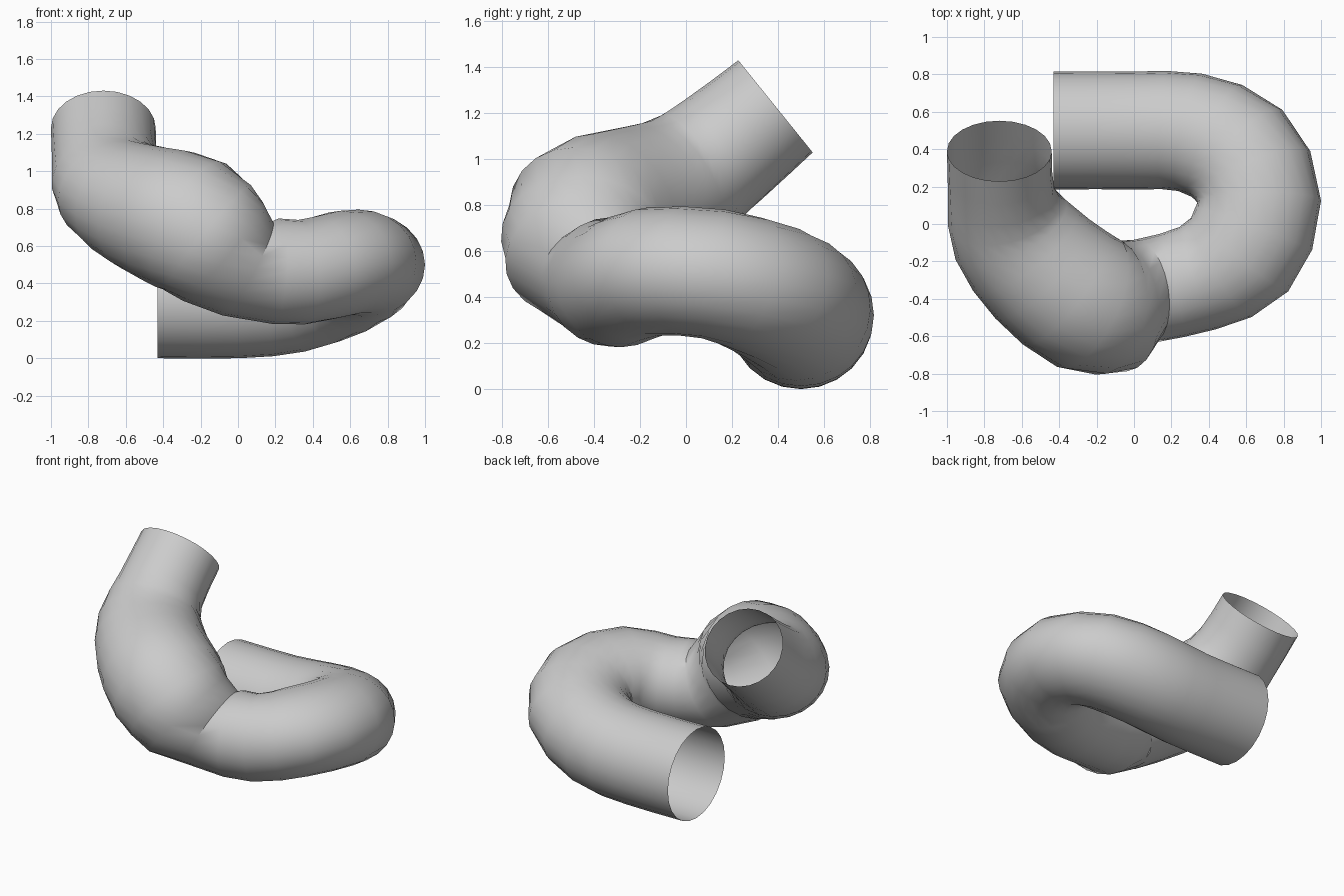
import bpy, bmesh, math
from mathutils import Vector

if "Cube" in bpy.data.objects:
    bpy.data.objects.remove(bpy.data.objects["Cube"], do_unlink=True)

SIDES = 24

grey = bpy.data.materials.new("plain grey")
grey.use_nodes = True
grey.diffuse_color = (0.6, 0.6, 0.6, 1)
grey.node_tree.nodes["Principled BSDF"].inputs["Base Color"].default_value = (0.6, 0.6, 0.6, 1)

# Stations: centre x, y, z, then sideways and upright radius
lower_bend = [
    (-0.43, 0.50, 0.31, 0.315, 0.31),
    (0.00, 0.50, 0.31, 0.315, 0.31),
    (0.30, 0.49, 0.34, 0.32, 0.31),
    (0.56, 0.37, 0.42, 0.335, 0.30),
    (0.67, 0.12, 0.50, 0.33, 0.285),
    (0.57, -0.15, 0.51, 0.33, 0.28),
    (0.34, -0.29, 0.46, 0.29, 0.28),
    (0.05, -0.36, 0.48, 0.28, 0.285),
]
upper_bend = [
    (-0.08, -0.44, 0.57, 0.35, 0.34),
    (-0.25, -0.42, 0.71, 0.38, 0.38),
    (-0.49, -0.24, 0.80, 0.365, 0.345),
    (-0.66, -0.03, 0.90, 0.335, 0.30),
    (-0.71, 0.16, 1.04, 0.285, 0.275),
    (-0.72, 0.39, 1.23, 0.28, 0.258),
]


def refine(stations, steps=2):
    """Smooth curve through the stations."""
    p = [Vector(s) for s in stations]
    p = [2 * p[0] - p[1]] + p + [2 * p[-1] - p[-2]]
    out = []
    for a, b, c, d in zip(p, p[1:], p[2:], p[3:]):
        for k in range(steps):
            t = k / steps
            out.append(0.5 * (2 * b + (c - a) * t + (2 * a - 5 * b + 4 * c - d) * t ** 2
                              + (3 * b - a - 3 * c + d) * t ** 3))
    return out + [p[-2]]


def add_rings(bm, stations, first_dir, last_dir):
    """Elliptical rings square to the path."""
    pts = refine(stations)
    rings = []
    for i, s in enumerate(pts):
        if i == 0:
            along = Vector(first_dir)
        elif i == len(pts) - 1:
            along = Vector(last_dir)
        else:
            along = (pts[i + 1] - pts[i - 1]).to_3d()
        along.normalize()
        side = along.cross(Vector((0, 0, 1))).normalized()
        up = side.cross(along)
        ring = []
        for k in range(SIDES):
            a = math.tau * k / SIDES
            ring.append(bm.verts.new(s.to_3d() + side * s[3] * math.cos(a)
                                     + up * s[4] * math.sin(a)))
        rings.append(ring)
    return rings


# Open pipe: the wider upper bend steps out from the lower bend
bm = bmesh.new()
rings = add_rings(bm, lower_bend, (1, 0, 0), (-0.87, -0.15, 0.47))
rings += add_rings(bm, upper_bend, (-0.77, -0.1, 0.63), (0, 0.78, 0.63))
for r, q in zip(rings, rings[1:]):
    for k in range(SIDES):
        n = (k + 1) % SIDES
        bm.faces.new((r[k], r[n], q[n], q[k]))
bmesh.ops.recalc_face_normals(bm, faces=bm.faces)
mesh = bpy.data.meshes.new("bent_pipe")
bm.to_mesh(mesh)
bm.free()
mesh.materials.append(grey)
pipe = bpy.data.objects.new("bent_pipe", mesh)
bpy.context.collection.objects.link(pipe)
bpy.context.view_layer.objects.active = pipe
pipe.select_set(True)
bpy.ops.object.shade_smooth_by_angle(angle=math.radians(40))
